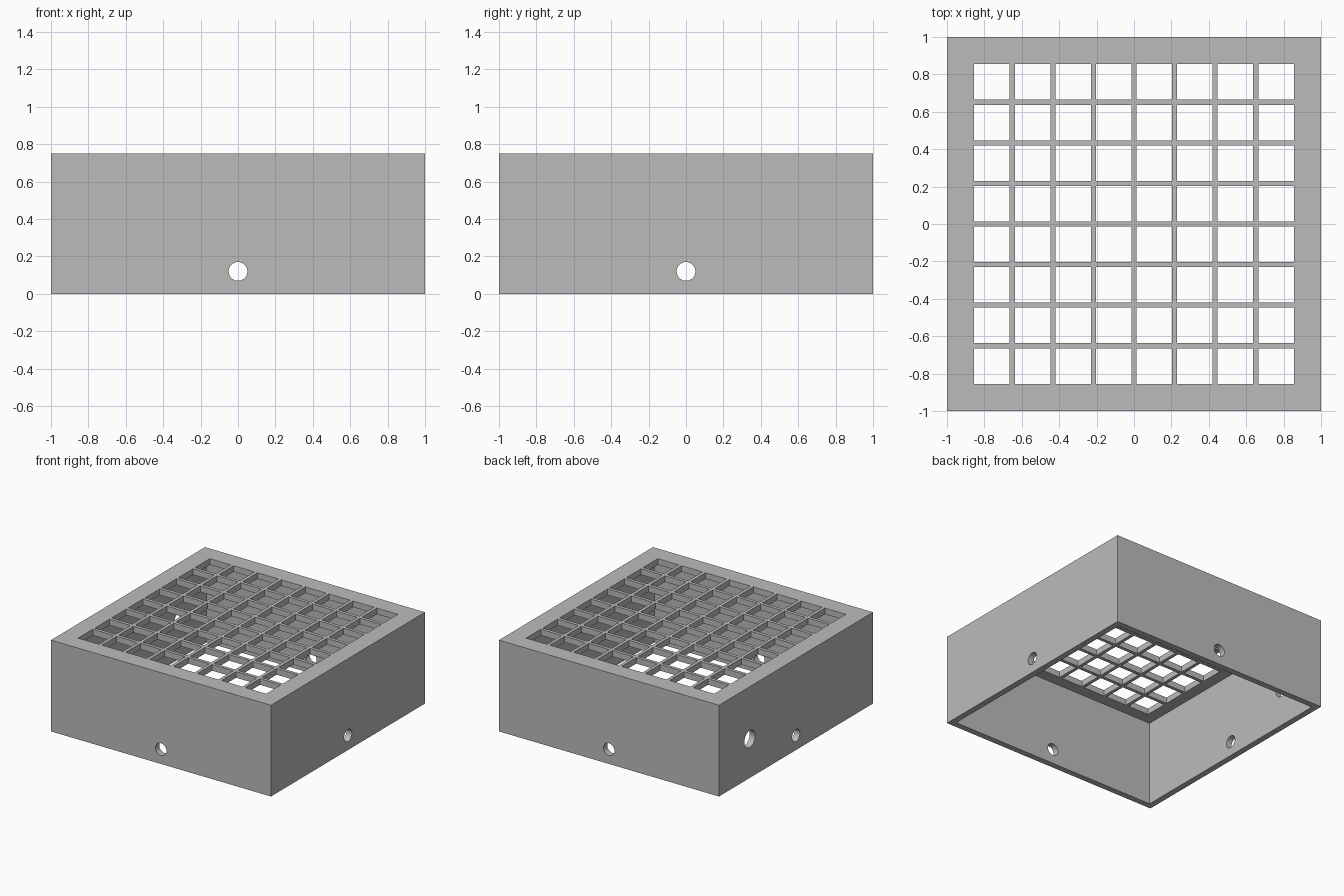
import bpy, bmesh, math
from mathutils import Matrix, Vector

default = bpy.data.objects.get("Cube")
if default:
    bpy.data.objects.remove(default, do_unlink=True)

HEIGHT, WALL, LID = 0.75, 0.05, 0.05
CELLS, CELL, PITCH = 8, 0.19, 0.217

grey = bpy.data.materials.new("plain grey")
grey.use_nodes = True
grey.diffuse_color = (0.5, 0.5, 0.5, 1)
grey.node_tree.nodes["Principled BSDF"].inputs["Base Color"].default_value = (0.5, 0.5, 0.5, 1)


def add_box(bm, size, centre):
    bmesh.ops.create_cube(bm, size=1, matrix=Matrix.Translation(centre) @ Matrix.Diagonal((*size, 1)))


def add_bore(bm, angle, along, z, radius):
    # Short cylinder through one wall; angle turns it around the box
    place = (Matrix.Rotation(angle, 4, 'Z') @ Matrix.Translation((1 - WALL / 2, along, z))
             @ Matrix.Rotation(math.pi / 2, 4, 'Y'))
    bmesh.ops.create_cone(bm, cap_ends=True, segments=40, radius1=radius, radius2=radius,
                          depth=WALL * 3, matrix=place)


def make_object(name, bm):
    mesh = bpy.data.meshes.new(name)
    bm.to_mesh(mesh)
    bm.free()
    mesh.materials.append(grey)
    obj = bpy.data.objects.new(name, mesh)
    bpy.context.collection.objects.link(obj)
    return obj


def cut(target, cutter):
    cutter.hide_render = True
    mod = target.modifiers.new("cut", 'BOOLEAN')
    mod.operation = 'DIFFERENCE'
    mod.solver = 'EXACT'
    mod.object = cutter
    bpy.context.view_layer.objects.active = target
    bpy.ops.object.modifier_apply(modifier=mod.name)
    bpy.data.objects.remove(cutter, do_unlink=True)


# Outer block
bm = bmesh.new()
add_box(bm, (2, 2, HEIGHT), (0, 0, HEIGHT / 2))
box = make_object("grille_box", bm)

# Cavity, open at the bottom
bm = bmesh.new()
inner = 2 - 2 * WALL
depth = HEIGHT - LID + 0.2
add_box(bm, (inner, inner, depth), (0, 0, HEIGHT - LID - depth / 2))
cut(box, make_object("cavity_cutter", bm))

# Square openings in the lid
bm = bmesh.new()
offsets = [(i - (CELLS - 1) / 2) * PITCH for i in range(CELLS)]
for x in offsets:
    for y in offsets:
        add_box(bm, (CELL, CELL, LID * 4), (x, y, HEIGHT))

# One bore in the middle of each wall, plus a larger one on the right wall
for i in range(4):
    add_bore(bm, i * math.pi / 2, 0, 0.12, 0.05)
add_bore(bm, math.pi, -0.6, 0.32, 0.07)
cut(box, make_object("opening_cutter", bm))

# Smooth bores, sharp box edges
bpy.ops.object.select_all(action='DESELECT')
box.select_set(True)
bpy.context.view_layer.objects.active = box
bpy.ops.object.shade_smooth_by_angle(angle=math.radians(30))
